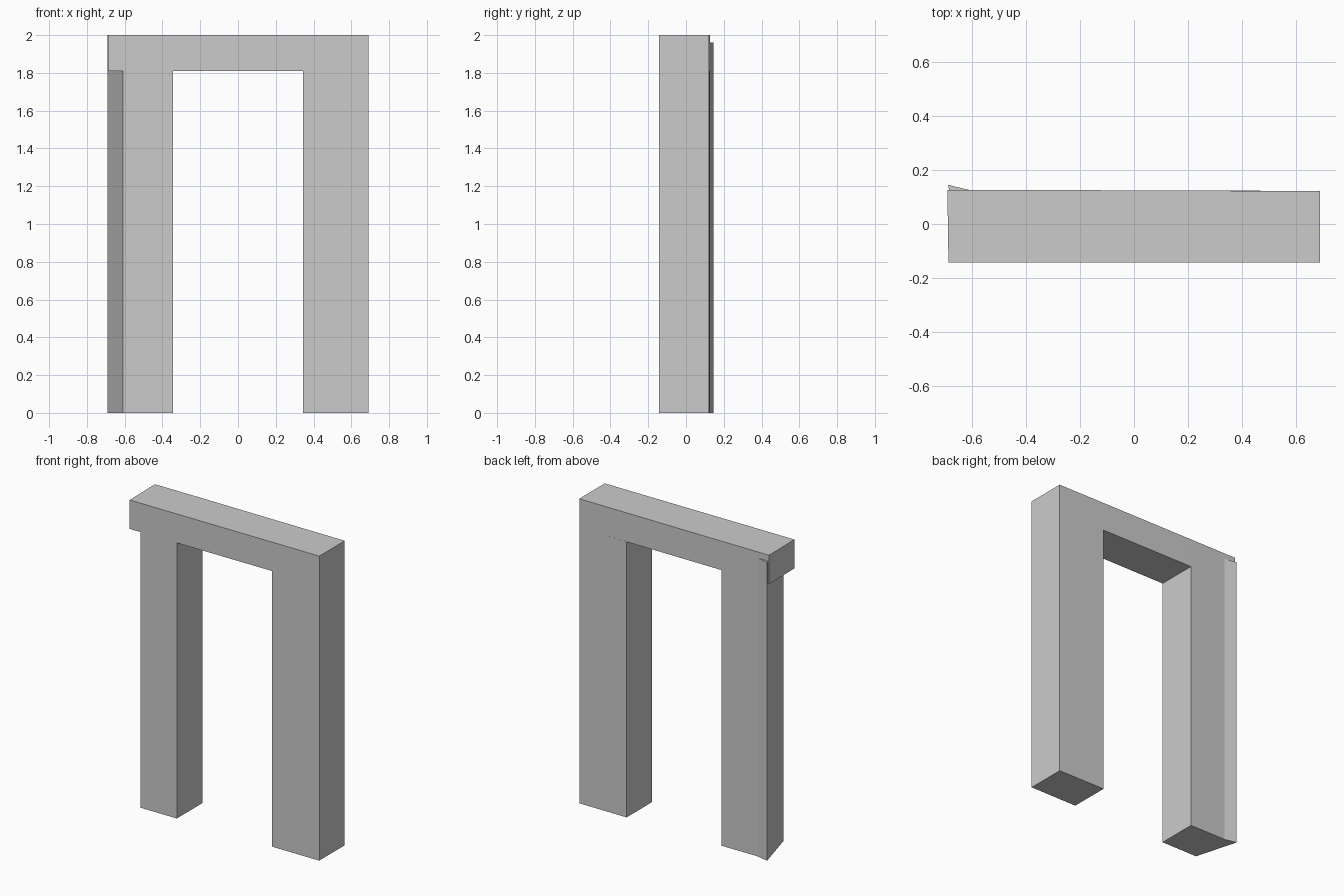
import bpy
import bmesh

cube = bpy.data.objects.get("Cube")
if cube:
    bpy.data.objects.remove(cube, do_unlink=True)

# Single plain grey
grey = bpy.data.materials.new("light_grey")
grey.use_nodes = True
colour = (0.6, 0.6, 0.6, 1)
grey.diffuse_color = colour
grey.node_tree.nodes["Principled BSDF"].inputs["Base Color"].default_value = colour


def prism(name, plan, bottom, top):
    """Extrude a floor plan outline from bottom to top."""
    bm = bmesh.new()
    base = bm.faces.new([bm.verts.new((x, y, bottom)) for x, y in plan])
    result = bmesh.ops.extrude_face_region(bm, geom=[base])
    raised = [v for v in result["geom"] if isinstance(v, bmesh.types.BMVert)]
    bmesh.ops.translate(bm, verts=raised, vec=(0, 0, top - bottom))
    bmesh.ops.recalc_face_normals(bm, faces=bm.faces)
    mesh = bpy.data.meshes.new(name)
    bm.to_mesh(mesh)
    bm.free()
    mesh.materials.append(grey)
    obj = bpy.data.objects.new(name, mesh)
    bpy.context.collection.objects.link(obj)
    return obj


HEIGHT = 2.0
SPRING = 1.81      # underside of the lintel
SIDE = 0.69        # outer face
INNER = 0.345      # edge of the opening
CHAMFER = 0.61     # where the splayed corner begins
FRONT = -0.142
BACK = 0.126
TIP = 0.145        # back tip of the splayed corner

# Plain rectangular leg
prism("left_leg", [(INNER, FRONT), (SIDE, FRONT), (SIDE, 0.122), (INNER, 0.124)],
      0, SPRING)

# Leg with a slanted outer face and a flared back corner
prism("right_leg", [(-INNER, FRONT), (-INNER, BACK), (-CHAMFER, BACK),
                    (-SIDE, TIP), (-CHAMFER, FRONT)], 0, SPRING)

# Flared corner continuing up behind the lintel
prism("right_leg_flare", [(-CHAMFER, BACK), (-SIDE, TIP), (-0.685, BACK)],
      SPRING, 1.96)

# Lintel across both legs
prism("lintel", [(-0.688, FRONT), (SIDE, FRONT), (SIDE, 0.122),
                 (-INNER, BACK), (-0.692, BACK)], SPRING, HEIGHT)
